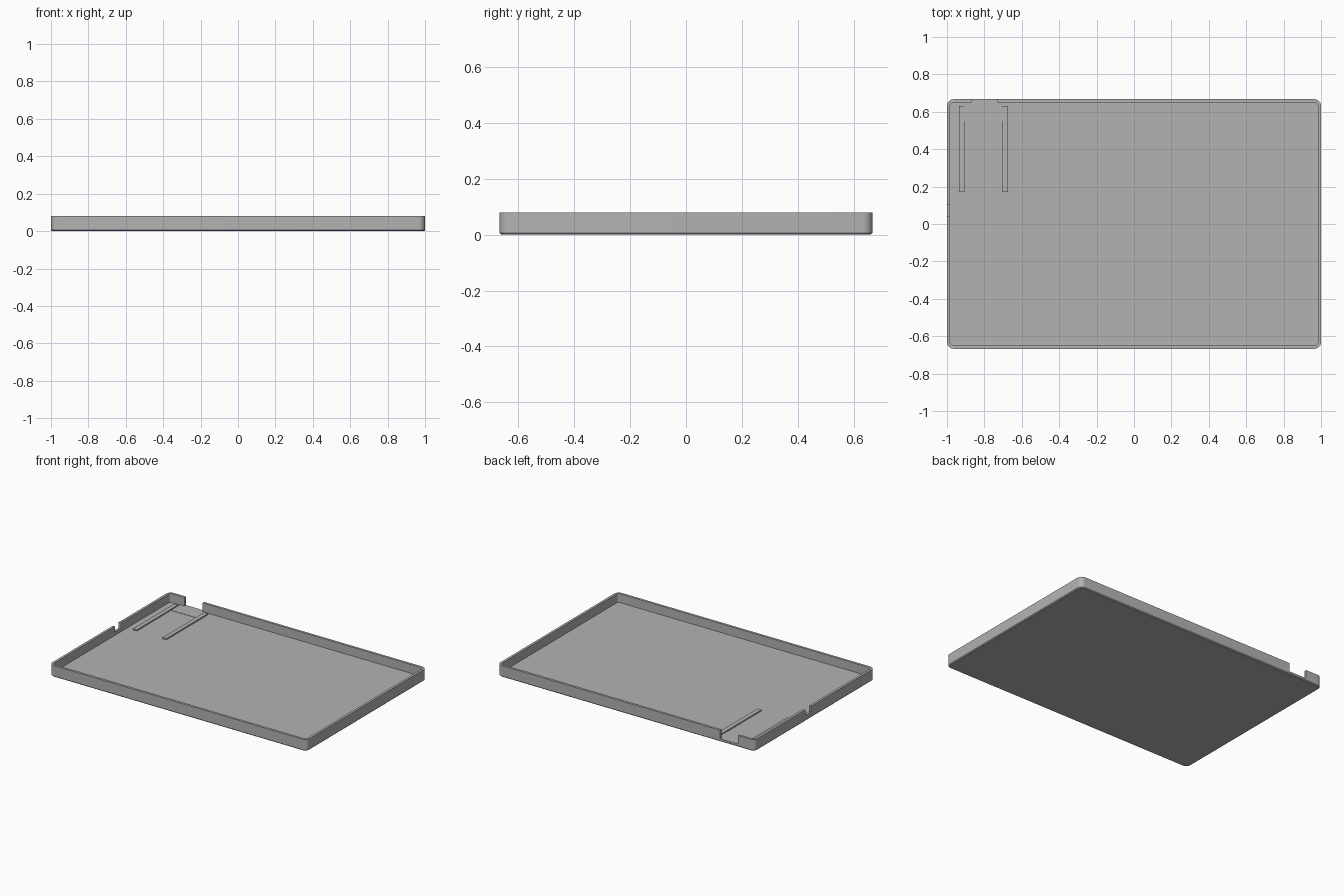
import bpy
import bmesh
from math import cos, sin, pi, radians

if "Cube" in bpy.data.objects:
    bpy.data.objects.remove(bpy.data.objects["Cube"], do_unlink=True)

HALF_X, HALF_Y, HEIGHT = 1.0, 0.667, 0.08
WALL, FLOOR, CHAMFER, RADIUS = 0.017, 0.018, 0.006, 0.035

gray = bpy.data.materials.new("plain gray")
gray.use_nodes = True
color = (0.45, 0.45, 0.45, 1)
gray.diffuse_color = color
gray.node_tree.nodes["Principled BSDF"].inputs["Base Color"].default_value = color


def add_object(name, bm):
    bmesh.ops.recalc_face_normals(bm, faces=bm.faces)
    mesh = bpy.data.meshes.new(name)
    bm.to_mesh(mesh)
    bm.free()
    mesh.materials.append(gray)
    obj = bpy.data.objects.new(name, mesh)
    bpy.context.collection.objects.link(obj)
    return obj


def box(name, x, y, z):
    """Box from (min, max) pairs on each axis."""
    bm = bmesh.new()
    bmesh.ops.create_cube(bm, size=1)
    for v in bm.verts:
        v.co = [lo + (c + 0.5) * (hi - lo) for c, (lo, hi) in zip(v.co, (x, y, z))]
    return add_object(name, bm)


def rounded_ring(bm, inset, z, steps=8):
    """Rounded rectangle of vertices, counterclockwise."""
    r = RADIUS - inset
    ring = []
    for quarter, (sx, sy) in enumerate(((1, 1), (-1, 1), (-1, -1), (1, -1))):
        for i in range(steps + 1):
            a = (quarter + i / steps) * pi / 2
            ring.append(bm.verts.new((sx * (HALF_X - RADIUS) + r * cos(a),
                                      sy * (HALF_Y - RADIUS) + r * sin(a), z)))
    return ring


# Shallow tray: chamfered base, outer wall, rim, inner wall and floor
bm = bmesh.new()
profile = ((CHAMFER, 0), (0, CHAMFER), (0, HEIGHT), (WALL, HEIGHT), (WALL, FLOOR))
rings = [rounded_ring(bm, inset, z) for inset, z in profile]
for low, high in zip(rings, rings[1:]):
    for i in range(len(low)):
        j = (i + 1) % len(low)
        bm.faces.new((low[i], low[j], high[j], high[i]))
bm.faces.new(rings[0])
bm.faces.new(rings[-1])
tray = add_object("tray", bm)

# Notches through the back wall and the side wall
notches = (
    box("back_notch", (-0.87, -0.73), (HALF_Y - 0.03, HALF_Y + 0.05), (FLOOR + 0.002, 0.2)),
    box("side_notch", (-1.05, -0.97), (0.04, 0.105), (0.04, 0.2)),
)
bpy.context.view_layer.objects.active = tray
for notch in notches:
    cut = tray.modifiers.new(notch.name, "BOOLEAN")
    cut.operation = "DIFFERENCE"
    cut.solver = "EXACT"
    cut.object = notch
    bpy.ops.object.modifier_apply(modifier=cut.name)
    bpy.data.objects.remove(notch, do_unlink=True)

bpy.ops.object.select_all(action="DESELECT")
tray.select_set(True)
bpy.ops.object.shade_smooth_by_angle(angle=radians(30))

# Guide rails on the floor with a thin pad between them at the back notch
for name, x in (("outer_rail", -0.92), ("inner_rail", -0.69)):
    box(name, (x - 0.015, x + 0.015), (0.17, 0.63), (FLOOR - 0.005, FLOOR + 0.009))
box("connector_pad", (-0.905, -0.705), (0.55, HALF_Y - WALL), (FLOOR - 0.005, FLOOR + 0.002))
